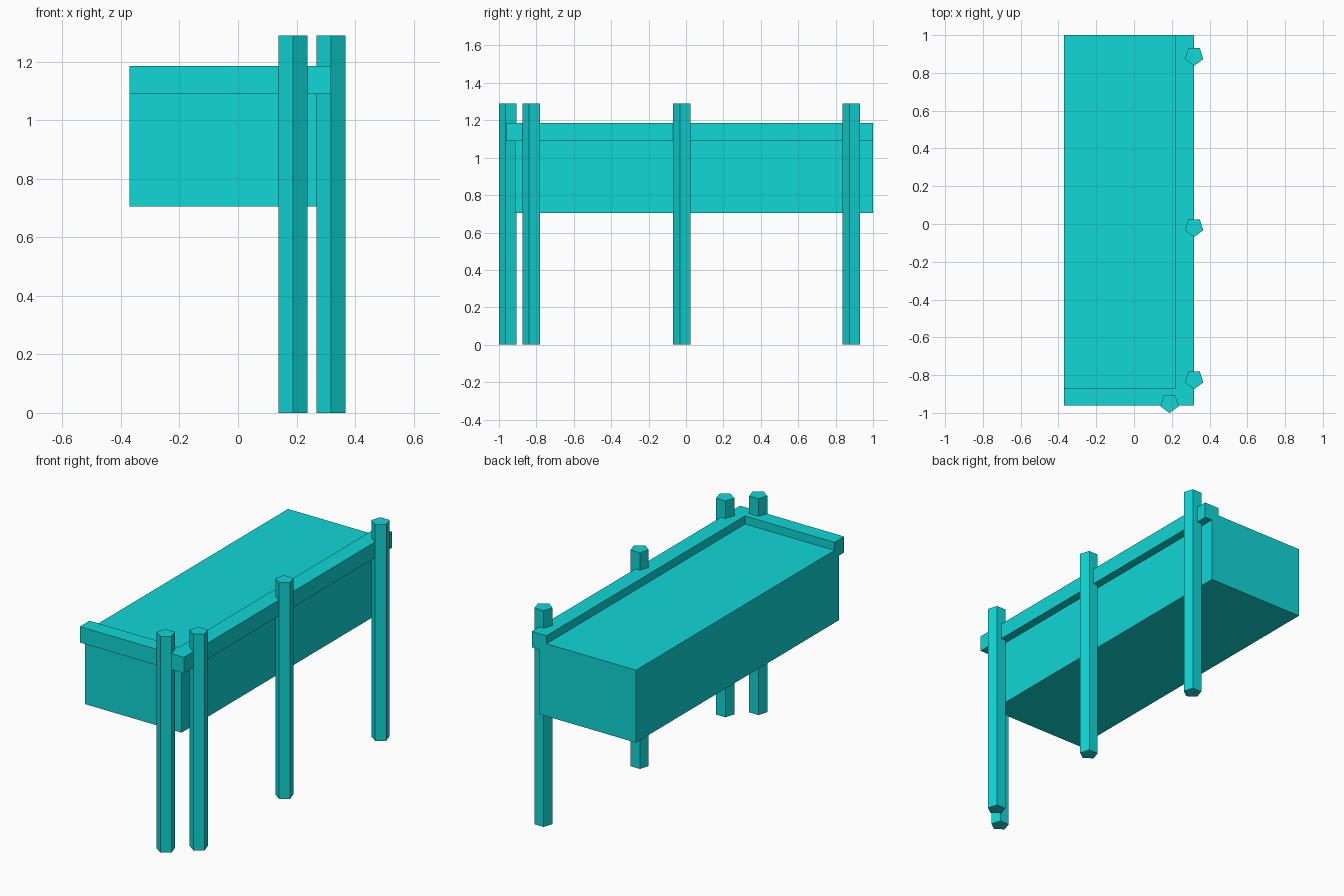
import bpy
import bmesh
from math import cos, sin, pi

cube = bpy.data.objects.get("Cube")
if cube:
    bpy.data.objects.remove(cube, do_unlink=True)

teal = bpy.data.materials.new("teal")
teal.use_nodes = True
colour = (0.005, 0.68, 0.68, 1)
teal.diffuse_color = colour
teal.node_tree.nodes["Principled BSDF"].inputs["Base Color"].default_value = colour


def prism(name, outline, bottom, top):
    """Extrude a flat outline (counter-clockwise from above) upwards."""
    bm = bmesh.new()
    base = bm.faces.new([bm.verts.new((x, y, bottom)) for x, y in outline])
    grown = bmesh.ops.extrude_face_region(bm, geom=[base], use_keep_orig=True)
    raised = [v for v in grown["geom"] if isinstance(v, bmesh.types.BMVert)]
    bmesh.ops.translate(bm, verts=raised, vec=(0, 0, top - bottom))
    bmesh.ops.recalc_face_normals(bm, faces=bm.faces)
    mesh = bpy.data.meshes.new(name)
    bm.to_mesh(mesh)
    bm.free()
    mesh.materials.append(teal)
    obj = bpy.data.objects.new(name, mesh)
    bpy.context.collection.objects.link(obj)
    return obj


LEFT, BACK = -0.37, 1.0

# Solid dock body
prism("dock_body", [(LEFT, -0.915), (0.268, -0.915), (0.268, BACK), (LEFT, BACK)],
      0.705, 1.137)

# Raised L-shaped edge beam along the front and one long side
prism("edge_beam", [(LEFT, -0.962), (0.317, -0.962), (0.317, BACK),
                    (0.22, BACK), (0.22, -0.871), (LEFT, -0.871)],
      1.09, 1.185)

# Five-sided mooring posts, one corner pointing forwards
RADIUS = 0.0515
posts = {
    "front_post": (0.188, -0.949),
    "side_post_front": (0.318, -0.823),
    "side_post_middle": (0.318, -0.017),
    "side_post_back": (0.318, 0.889),
}
for name, (px, py) in posts.items():
    angles = [-pi / 2 + i * 2 * pi / 5 for i in range(5)]
    prism(name, [(px + RADIUS * cos(a), py + RADIUS * sin(a)) for a in angles], 0, 1.29)
